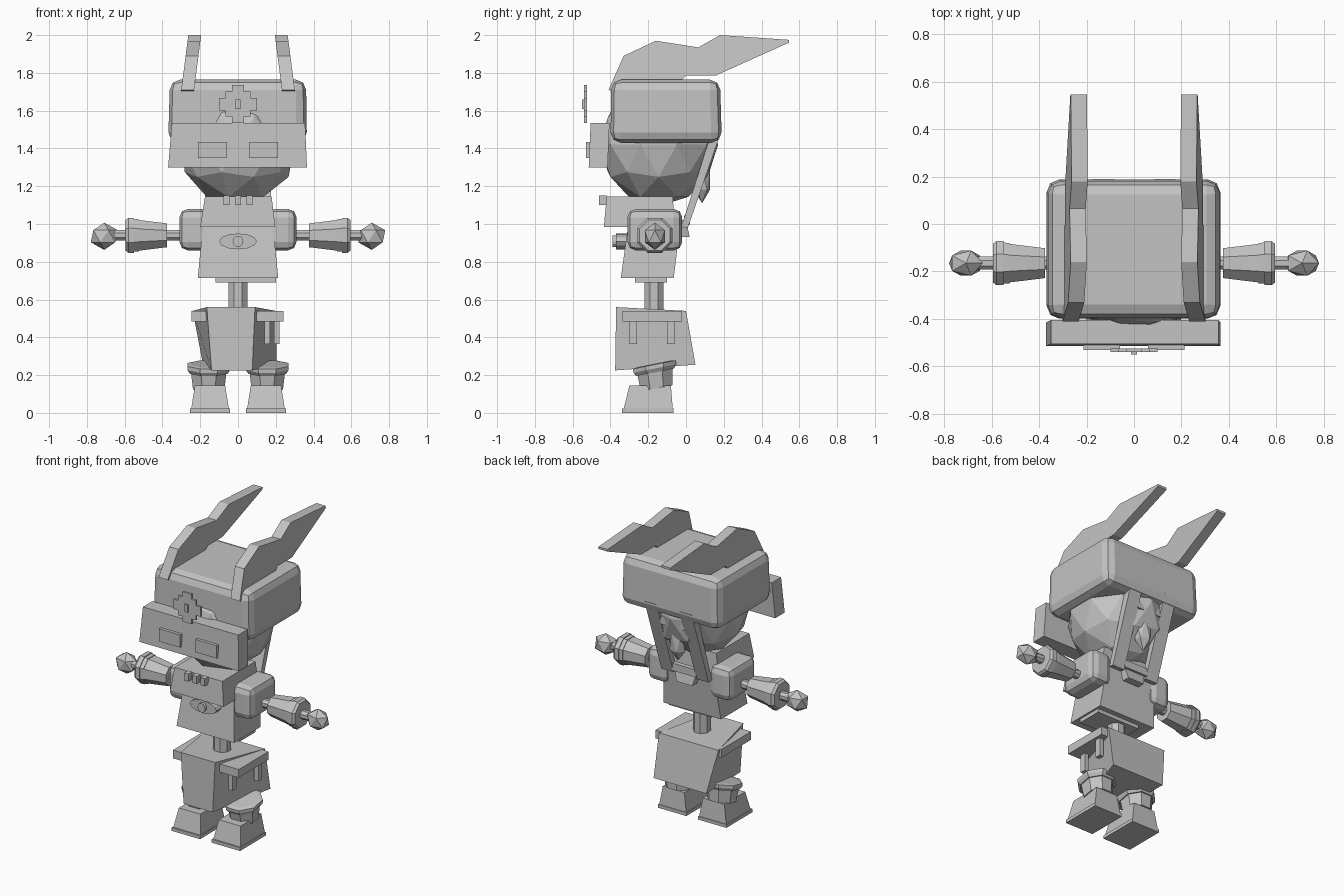
import bpy, bmesh, math
from mathutils import Matrix, Vector

if "Cube" in bpy.data.objects:
    bpy.data.objects.remove(bpy.data.objects["Cube"])

grey = bpy.data.materials.new("plain_grey")
grey.diffuse_color = (0.55, 0.55, 0.55, 1)
grey.use_nodes = True
grey.node_tree.nodes["Principled BSDF"].inputs["Base Color"].default_value = grey.diffuse_color


def finish(name, bm):
    bmesh.ops.recalc_face_normals(bm, faces=bm.faces)
    me = bpy.data.meshes.new(name)
    bm.to_mesh(me)
    bm.free()
    me.materials.append(grey)
    ob = bpy.data.objects.new(name, me)
    bpy.context.collection.objects.link(ob)
    return ob


def loft(name, low, high, z0, z1, bevel=0.0):
    """Block between two rectangles (x0, x1, y0, y1) at heights z0 and z1."""
    bm = bmesh.new()
    rings = []
    for (a, b, c, d), z in ((low, z0), (high, z1)):
        rings.append([bm.verts.new(p) for p in ((a, c, z), (b, c, z), (b, d, z), (a, d, z))])
    bm.faces.new(rings[0][::-1])
    bm.faces.new(rings[1])
    for i in range(4):
        j = (i + 1) % 4
        bm.faces.new((rings[0][i], rings[0][j], rings[1][j], rings[1][i]))
    if bevel:
        bmesh.ops.bevel(bm, geom=bm.edges[:], offset=bevel, segments=2, profile=0.5, affect='EDGES')
    return finish(name, bm)


def box(name, x0, x1, y0, y1, z0, z1, bevel=0.0):
    return loft(name, (x0, x1, y0, y1), (x0, x1, y0, y1), z0, z1, bevel)


def ball(name, center, radii, level):
    bm = bmesh.new()
    bmesh.ops.create_icosphere(bm, subdivisions=level, radius=1,
                               matrix=Matrix.Translation(center) @ Matrix.Diagonal((*radii, 1)))
    return finish(name, bm)


def prism(name, outline, place, t0, t1):
    """Extrude a 2D outline from t0 to t1; place maps (u, v, t) to a point."""
    bm = bmesh.new()
    a = [bm.verts.new(place(u, v, t0)) for u, v in outline]
    b = [bm.verts.new(place(u, v, t1)) for u, v in outline]
    bm.faces.new(a)
    bm.faces.new(b[::-1])
    for i in range(len(a)):
        j = (i + 1) % len(a)
        bm.faces.new((a[i], a[j], b[j], b[i]))
    return finish(name, bm)


def lathe(name, rings, sides, place):
    """Closed tube through rings of (distance, radius)."""
    bm = bmesh.new()
    loops = []
    for d, r in rings:
        angles = [2 * math.pi * (i + 0.5) / sides for i in range(sides)]
        loops.append([bm.verts.new(place(d, r * math.cos(t), r * math.sin(t))) for t in angles])
    bm.faces.new(loops[0])
    bm.faces.new(loops[-1][::-1])
    for p, q in zip(loops, loops[1:]):
        for i in range(sides):
            j = (i + 1) % sides
            bm.faces.new((p[i], p[j], q[j], q[i]))
    return finish(name, bm)


def front(u, v, t):
    return (u, t, v)


# Head and bevelled helmet
ball("head", (0, -0.145, 1.42), (0.315, 0.315, 0.325), 2)
loft("helmet", (-0.37, 0.365, -0.40, 0.19), (-0.36, 0.36, -0.395, 0.18), 1.43, 1.765, 0.055)

# Visor with raised eye plates
loft("visor", (-0.37, 0.365, -0.515, -0.415), (-0.35, 0.355, -0.505, -0.405), 1.30, 1.535)
for s in (-1, 1):
    box("eye", s * 0.135 - 0.077, s * 0.135 + 0.077, -0.53, -0.505, 1.35, 1.435)

# Stepped forehead crest with a small centre
quarter = [(0.1, 0.033), (0.066, 0.033), (0.066, 0.066), (0.033, 0.066), (0.033, 0.1)]
crest = quarter + [(-x, z) for x, z in quarter[::-1]]
crest += [(-x, -z) for x, z in quarter] + [(x, -z) for x, z in quarter[::-1]]
prism("crest", [(x, z + 1.635) for x, z in crest], front, -0.54, -0.525)
box("crest_centre", -0.013, 0.013, -0.55, -0.54, 1.61, 1.66)

# Swept-back horns leaning inward as they rise
horn = [(-0.41, 1.71), (-0.33, 1.89), (-0.16, 1.97), (0.065, 1.935), (0.18, 2.0), (0.545, 1.975),
        (0.545, 1.96), (0.155, 1.785), (0, 1.785), (-0.03, 1.755), (-0.38, 1.70)]
for s in (-1, 1):
    prism("horn", horn, lambda u, v, t: (s * (0.268 - 0.13 * (v - 1.7) + t), u, v), -0.034, 0.034)

# Slanted back straps, crossbars and pointed ornament
strap = [(0.19, 1.50), (0.01, 0.98), (-0.025, 0.985), (0.14, 1.50)]
for s in (-1, 1):
    prism("back_strap", strap, lambda u, v, t: (s * t, u, v), 0.085, 0.175)
for z in (1.02, 1.38):
    y = 0.175 - (1.50 - z) * 0.345
    box("strap_crossbar", -0.09, 0.09, y - 0.02, y + 0.012, z - 0.025, z + 0.025)
ball("back_ornament", (0, 0.085, 1.24), (0.06, 0.05, 0.13), 1)
loft("strap_end", (-0.06, 0.06, -0.03, 0.02), (-0.08, 0.08, -0.05, 0.0), 0.93, 1.02)

# Torso, collar and front details
loft("torso", (-0.213, 0.213, -0.345, -0.065), (-0.185, 0.185, -0.305, -0.03), 0.715, 1.0)
loft("collar", (-0.2, 0.197, -0.435, -0.06), (-0.175, 0.178, -0.42, -0.07), 0.985, 1.145)
box("torso_base", -0.12, 0.2, -0.27, -0.1, 0.69, 0.72)
for x in (-0.06, 0, 0.06):
    box("collar_button", x - 0.016, x + 0.016, -0.46, -0.42, 1.10, 1.15)
for name, rx, rz, y in (("belly_plate", 0.1, 0.042, -0.37), ("belly_stud", 0.028, 0.03, -0.388)):
    ring = [(rx * math.cos(a * math.pi / 6), 0.908 + rz * math.sin(a * math.pi / 6)) for a in range(12)]
    prism(name, ring, front, y, -0.31)

# Shoulders, arms and hands
sleeve = [(0.375, 0.068), (0.525, 0.088), (0.525, 0.092), (0.55, 0.094), (0.55, 0.1),
          (0.58, 0.1), (0.595, 0.088)]
for s in (-1, 1):
    def along(d, u, v):
        return (s * d, -0.165 + u, 0.94 + v)
    x0, x1 = sorted((s * 0.15, s * 0.31))
    box("shoulder", x0, x1, -0.31, -0.02, 0.86, 1.08, 0.045)
    lathe("arm", [(0.28, 0.03), (0.68, 0.03)], 8, along)
    lathe("sleeve", sleeve, 8, along)
    ball("hand", (s * 0.708, -0.165, 0.935), (0.08, 0.062, 0.072), 1)

# Waist post
lathe("waist", [(0.5, 0.055), (0.72, 0.055)], 8, lambda d, u, v: (u, -0.17 + v, d))

# Hips narrowing toward the front
bm = bmesh.new()
top = [(-0.165, -0.37, 0.56), (0.09, -0.37, 0.56), (0.2, 0.0, 0.54), (-0.24, 0.0, 0.54)]
low = [(-0.14, -0.375, 0.225), (0.075, -0.375, 0.225), (0.205, 0.05, 0.255), (-0.185, 0.05, 0.255)]
a, b = [[bm.verts.new(p) for p in ring] for ring in (top, low)]
bm.faces.new(a)
bm.faces.new(b[::-1])
for i in range(4):
    j = (i + 1) % 4
    bm.faces.new((a[i], b[i], b[j], a[j]))
finish("hips", bm)

# Belt plate and hanging tabs
box("belt", -0.247, 0.24, -0.335, -0.02, 0.485, 0.54)
box("belt_tab", 0.14, 0.17, -0.30, -0.26, 0.365, 0.49)
box("belt_tab", 0.19, 0.22, -0.10, -0.06, 0.365, 0.49)

# Legs, knee cuffs and flared feet
for s in (-1, 1):
    def down(d, u, v):
        return (s * 0.155 + u, -0.162 + v + (d - 0.2) * -0.1, d + 0.2 * v)
    lathe("leg", [(0.13, 0.09), (0.25, 0.105)], 8, down)
    lathe("knee_cuff", [(0.215, 0.108), (0.235, 0.122), (0.255, 0.122), (0.26, 0.1)], 8, down)
    c = s * 0.148
    loft("foot", (c - 0.1, c + 0.1, -0.33, -0.07), (c - 0.08, c + 0.08, -0.30, -0.08), 0.02, 0.145)
    box("sole", c - 0.105, c + 0.105, -0.34, -0.065, 0.0, 0.022)
